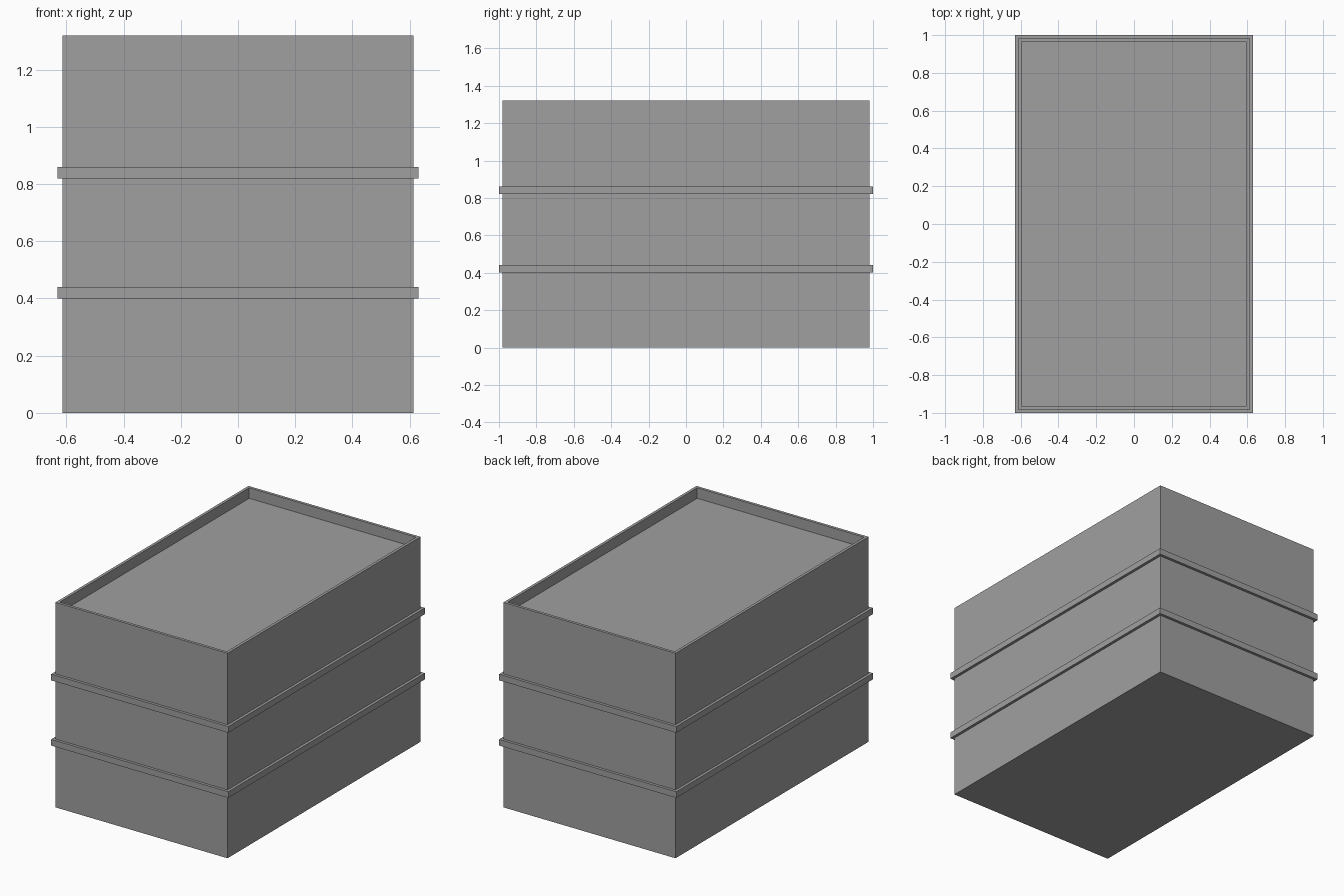
import bpy
import bmesh

cube = bpy.data.objects.get("Cube")
if cube:
    bpy.data.objects.remove(cube, do_unlink=True)

# Single concrete colour
concrete = bpy.data.materials.new("concrete_grey")
concrete.use_nodes = True
GREY = (0.35, 0.35, 0.35, 1.0)
concrete.diffuse_color = GREY
concrete.node_tree.nodes["Principled BSDF"].inputs["Base Color"].default_value = GREY


def add_object(name, bm):
    bmesh.ops.recalc_face_normals(bm, faces=bm.faces[:])
    mesh = bpy.data.meshes.new(name)
    bm.to_mesh(mesh)
    bm.free()
    mesh.materials.append(concrete)
    obj = bpy.data.objects.new(name, mesh)
    bpy.context.collection.objects.link(obj)
    return obj


def box(half_x, half_y, z0, z1):
    bm = bmesh.new()
    bmesh.ops.create_cube(bm, size=2)
    for v in bm.verts:
        v.co.x *= half_x
        v.co.y *= half_y
        v.co.z = z1 if v.co.z > 0 else z0
    return bm


HALF_X, HALF_Y, HEIGHT = 0.613, 0.982, 1.32
PARAPET_WIDTH, PARAPET_HEIGHT = 0.026, 0.068
LEDGE_OUT, LEDGE_THICK = 0.018, 0.04

# Building block with a sunken flat roof behind a parapet
body = box(HALF_X, HALF_Y, 0, HEIGHT)
roof = max(body.faces, key=lambda f: f.calc_center_median().z)
bmesh.ops.inset_region(body, faces=[roof], thickness=PARAPET_WIDTH)
floor = bmesh.ops.extrude_face_region(body, geom=[roof])["geom"]
bmesh.ops.translate(body, vec=(0, 0, -PARAPET_HEIGHT),
                    verts=[g for g in floor if isinstance(g, bmesh.types.BMVert)])
if roof.is_valid:
    bmesh.ops.delete(body, geom=[roof], context='FACES_ONLY')
add_object("building_walls_and_roof", body)

# Ledges between the storeys
for name, z in (("lower_ledge", 0.40), ("upper_ledge", 0.82)):
    add_object(name, box(HALF_X + LEDGE_OUT, HALF_Y + LEDGE_OUT, z, z + LEDGE_THICK))
